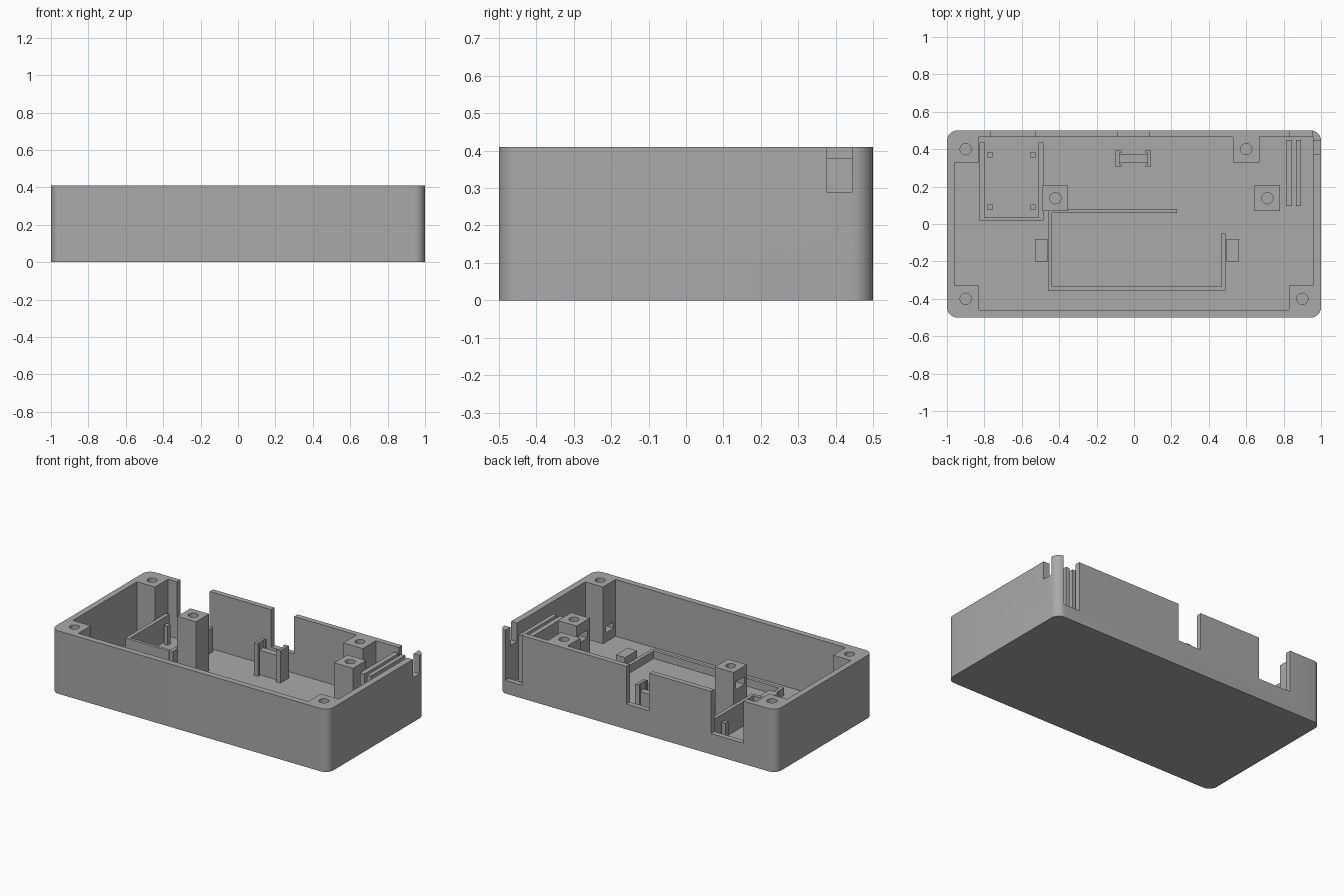
import bpy, bmesh, math

if "Cube" in bpy.data.objects:
    bpy.data.objects.remove(bpy.data.objects["Cube"])

grey = bpy.data.materials.new("grey_plastic")
grey.diffuse_color = (0.4, 0.4, 0.4, 1)
grey.use_nodes = True
grey.node_tree.nodes["Principled BSDF"].inputs["Base Color"].default_value = grey.diffuse_color
H = 0.41       # case height
FLOOR = 0.04   # floor thickness


def prism(name, pts, z0, z1):
    """Extrude a closed XY outline from z0 to z1."""
    bm = bmesh.new()
    face = bm.faces.new([bm.verts.new((x, y, z0)) for x, y in pts])
    ext = bmesh.ops.extrude_face_region(bm, geom=[face])
    bmesh.ops.translate(bm, vec=(0, 0, z1 - z0),
                        verts=[v for v in ext["geom"] if isinstance(v, bmesh.types.BMVert)])
    bmesh.ops.recalc_face_normals(bm, faces=bm.faces)
    mesh = bpy.data.meshes.new(name)
    bm.to_mesh(mesh)
    bm.free()
    mesh.materials.append(grey)
    ob = bpy.data.objects.new(name, mesh)
    bpy.context.collection.objects.link(ob)
    return ob


def box(name, x0, x1, y0, y1, z0, z1):
    return prism(name, [(x0, y0), (x1, y0), (x1, y1), (x0, y1)], z0, z1)


def rod(name, x, y, r, z0, z1, n=32):
    return prism(name, [(x + r * math.cos(2 * math.pi * i / n),
                         y + r * math.sin(2 * math.pi * i / n)) for i in range(n)], z0, z1)


def cut(target, cutters):
    """Subtract each cutter, then delete it."""
    for c in cutters:
        m = target.modifiers.new("cut", "BOOLEAN")
        m.operation, m.solver, m.object = "DIFFERENCE", "EXACT", c
        bpy.context.view_layer.objects.active = target
        bpy.ops.object.modifier_apply(modifier=m.name)
        bpy.data.objects.remove(c)


def smooth(ob):
    bpy.ops.object.select_all(action="DESELECT")
    ob.select_set(True)
    bpy.context.view_layer.objects.active = ob
    bpy.ops.object.shade_smooth_by_angle(angle=math.radians(30))


# Case shell with rounded vertical corners
R = 0.055
outline = []
for k, (sx, sy) in enumerate([(1, 1), (-1, 1), (-1, -1), (1, -1)]):
    for i in range(9):
        a = math.pi / 2 * (k + i / 8)
        outline.append((sx * (1 - R) + R * math.cos(a), sy * (0.5 - R) + R * math.sin(a)))
case = prism("case_shell", outline, 0, H)

# Cavity outline leaves the screw blocks standing
cavity = [(-0.83, -0.46), (0.83, -0.46), (0.83, -0.33), (0.957, -0.33), (0.957, 0.465),
          (0.67, 0.465), (0.67, 0.33), (0.53, 0.33), (0.53, 0.465),
          (-0.83, 0.465), (-0.83, 0.33), (-0.96, 0.33), (-0.96, -0.33), (-0.83, -0.33)]
cutters = [prism("cavity", cavity, FLOOR, 0.6)]
# Port openings in the back wall and in the right wall
for x0, x1, z in [(-0.765, -0.53, 0.135), (-0.087, 0.08, 0.165), (0.835, 0.955, 0.085)]:
    cutters.append(box("port", x0, x1, 0.44, 0.6, z, 0.6))
cutters.append(box("side_port", 0.93, 1.1, 0.375, 0.445, 0.29, 0.6))
# Screw holes and nut slots
for x, y in [(-0.9, -0.4), (0.9, -0.4), (-0.9, 0.4), (0.6, 0.4)]:
    cutters.append(rod("hole", x, y, 0.03, 0.12, 0.6))
cutters.append(box("nut_slot", 0.8, 0.93, -0.44, -0.36, 0.10, 0.14))
cutters.append(box("nut_slot", 0.5, 0.64, 0.355, 0.445, 0.29, 0.34))
cut(case, cutters)
smooth(case)

# Free-standing screw posts
for x in (-0.42, 0.713):
    post = box("screw_post", x - 0.068, x + 0.068, 0.07, 0.206, FLOOR, H)
    cut(post, [rod("hole", x, 0.138, 0.03, 0.12, 0.6),
               box("nut_slot", x - 0.1, x + 0.04, 0.095, 0.18, 0.29, 0.34)])
    smooth(post)

# Circuit board holder with pegs
box("board_holder_left", -0.825, -0.80, 0.02, 0.435, FLOOR, 0.2)
box("board_holder_right", -0.51, -0.485, 0.02, 0.435, FLOOR, 0.2)
box("board_holder_front", -0.80, -0.51, 0.015, 0.035, FLOOR, 0.2)
for x in (-0.77, -0.54):
    for y in (0.09, 0.37):
        box("board_peg", x - 0.014, x + 0.014, y - 0.015, y + 0.015, FLOOR, 0.165)

# Battery tray: low frame open at its back right corner
T = 0.09
box("tray_front", -0.46, 0.49, -0.355, -0.333, FLOOR, T)
box("tray_left", -0.46, -0.438, -0.333, 0.08, FLOOR, T)
box("tray_right", 0.467, 0.49, -0.333, -0.05, FLOOR, T)
box("tray_back", -0.438, 0.23, 0.058, 0.08, FLOOR, T)
for x0 in (-0.53, 0.495):
    box("tray_tab", x0, x0 + 0.067, -0.2, -0.08, FLOOR, 0.135)

# Connector bracket: crossbar between two lipped uprights
box("bracket_bar", -0.08, 0.075, 0.33, 0.373, FLOOR, 0.2)
for s in (-1, 1):
    xs = sorted((s * 0.075, s * 0.095))
    box("bracket_upright", xs[0] - 0.003, xs[1] - 0.003, 0.305, 0.392, FLOOR, 0.25)
    for y in (0.305, 0.38):
        xl = sorted((s * 0.065, s * 0.075))
        box("bracket_lip", xl[0] - 0.003, xl[1] - 0.003, y, y + 0.012, FLOOR, 0.25)

# Rails that hold an upright board
box("rail_inner", 0.813, 0.845, 0.095, 0.45, FLOOR, 0.38)
box("rail_outer", 0.866, 0.893, 0.095, 0.45, FLOOR, 0.38)
